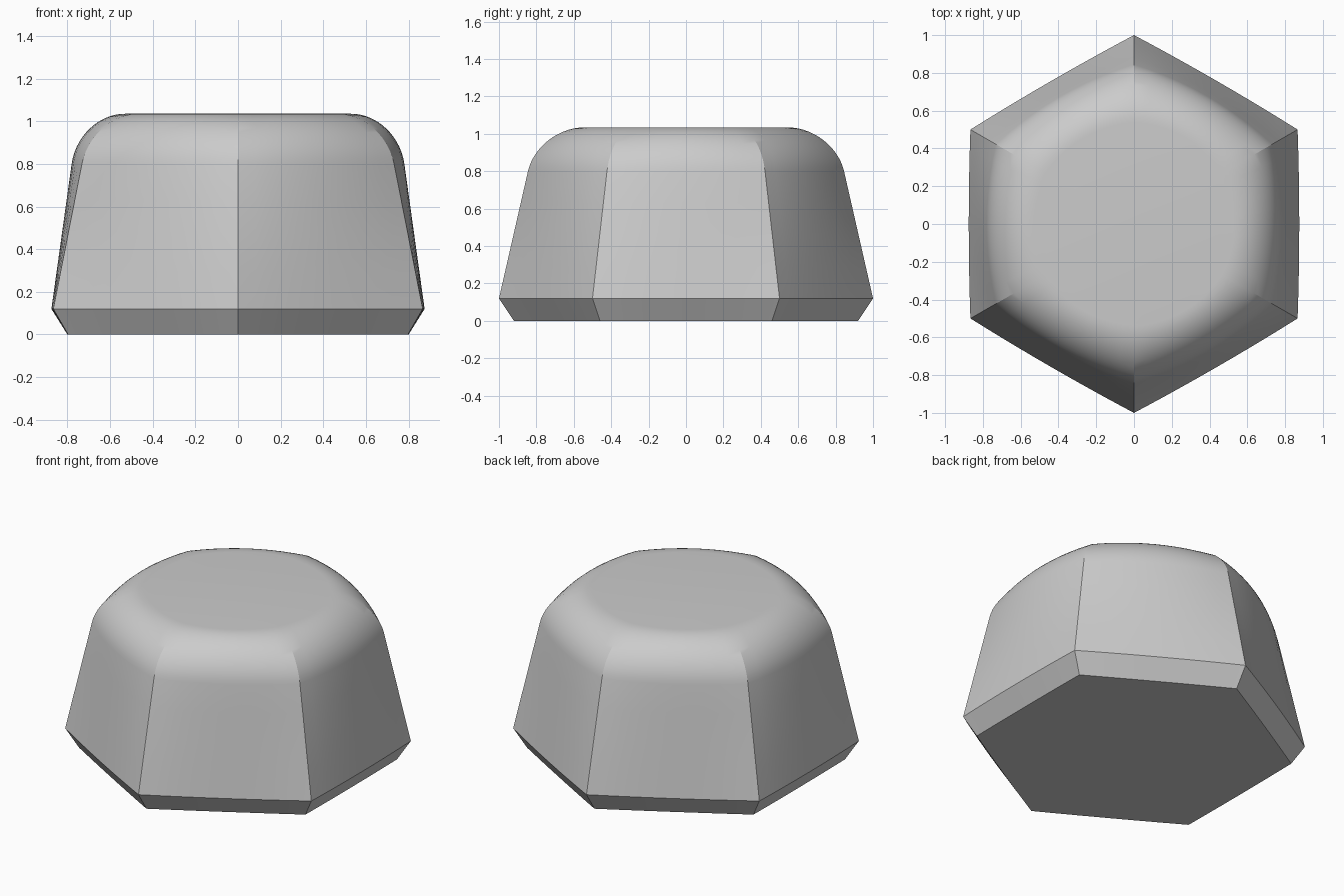
import bpy, bmesh, math
from mathutils import Vector

cube = bpy.data.objects.get("Cube")
if cube:
    bpy.data.objects.remove(cube, do_unlink=True)

SIDES, SIDE_STEPS, FILLET_STEPS = 6, 10, 14
HEIGHT, SHOULDER, RIM = 1.035, 0.8, 0.12


def fillet(start, corner, end, t):
    """Rounded shoulder as a cubic curve whose handles point at the corner."""
    a, c, b = Vector(start), Vector(corner), Vector(end)
    h1, h2 = a.lerp(c, 0.56), b.lerp(c, 0.56)
    u = 1 - t
    return a * u**3 + h1 * 3 * u * u * t + h2 * 3 * u * t * t + b * t**3


def profile(base, rim, shoulder, top):
    """(radius, height) points from the base up to the flat top."""
    lean = (rim - shoulder) / (SHOULDER - RIM)
    corner = (shoulder - lean * (HEIGHT - SHOULDER), HEIGHT)
    pts = [Vector((base, 0)), Vector((rim, RIM))]
    pts += [Vector((rim, RIM)).lerp(Vector((shoulder, SHOULDER)), i / 4) for i in range(1, 4)]
    pts += [fillet((shoulder, SHOULDER), corner, (top, HEIGHT), i / FILLET_STEPS)
            for i in range(FILLET_STEPS + 1)]
    return pts


def ring(bm, edge, middle):
    """Hexagon with corner radius edge.x and sides bowed out to middle.x."""
    flat = edge.x * math.cos(math.pi / SIDES)
    half = edge.x * math.sin(math.pi / SIDES)
    verts = []
    for side in range(SIDES):
        ang = side * 2 * math.pi / SIDES
        for i in range(SIDE_STEPS):
            t = 2 * i / SIDE_STEPS - 1
            x, y = flat + (middle.x - flat) * (1 - t * t), half * t
            z = edge.y + (middle.y - edge.y) * (1 - t * t)
            verts.append(bm.verts.new((x * math.cos(ang) - y * math.sin(ang),
                                       x * math.sin(ang) + y * math.cos(ang), z)))
    return verts


# Hexagonal body, lofted between the corner profile and the mid-side profile
bm = bmesh.new()
corners = profile(0.92, 1.0, 0.845, 0.54)
middles = profile(0.80, 0.875, 0.78, 0.53)
rings = [ring(bm, e, m) for e, m in zip(corners, middles)]
for low, high in zip(rings, rings[1:]):
    for i in range(len(low)):
        j = (i + 1) % len(low)
        bm.faces.new((low[i], low[j], high[j], high[i]))
bm.faces.new(rings[-1])
bm.faces.new(rings[0][::-1])

mesh = bpy.data.meshes.new("rounded_hex_body")
bm.to_mesh(mesh)
bm.free()
body = bpy.data.objects.new("rounded_hex_body", mesh)
bpy.context.collection.objects.link(body)

# Plain grey finish
grey = bpy.data.materials.new("grey")
grey.use_nodes = True
color = (0.6, 0.6, 0.6, 1)
grey.diffuse_color = color
grey.node_tree.nodes["Principled BSDF"].inputs["Base Color"].default_value = color
mesh.materials.append(grey)

# Smooth shading with crisp side creases and rim
bpy.ops.object.select_all(action="DESELECT")
body.select_set(True)
bpy.context.view_layer.objects.active = body
bpy.ops.object.shade_smooth_by_angle(angle=math.radians(18))
